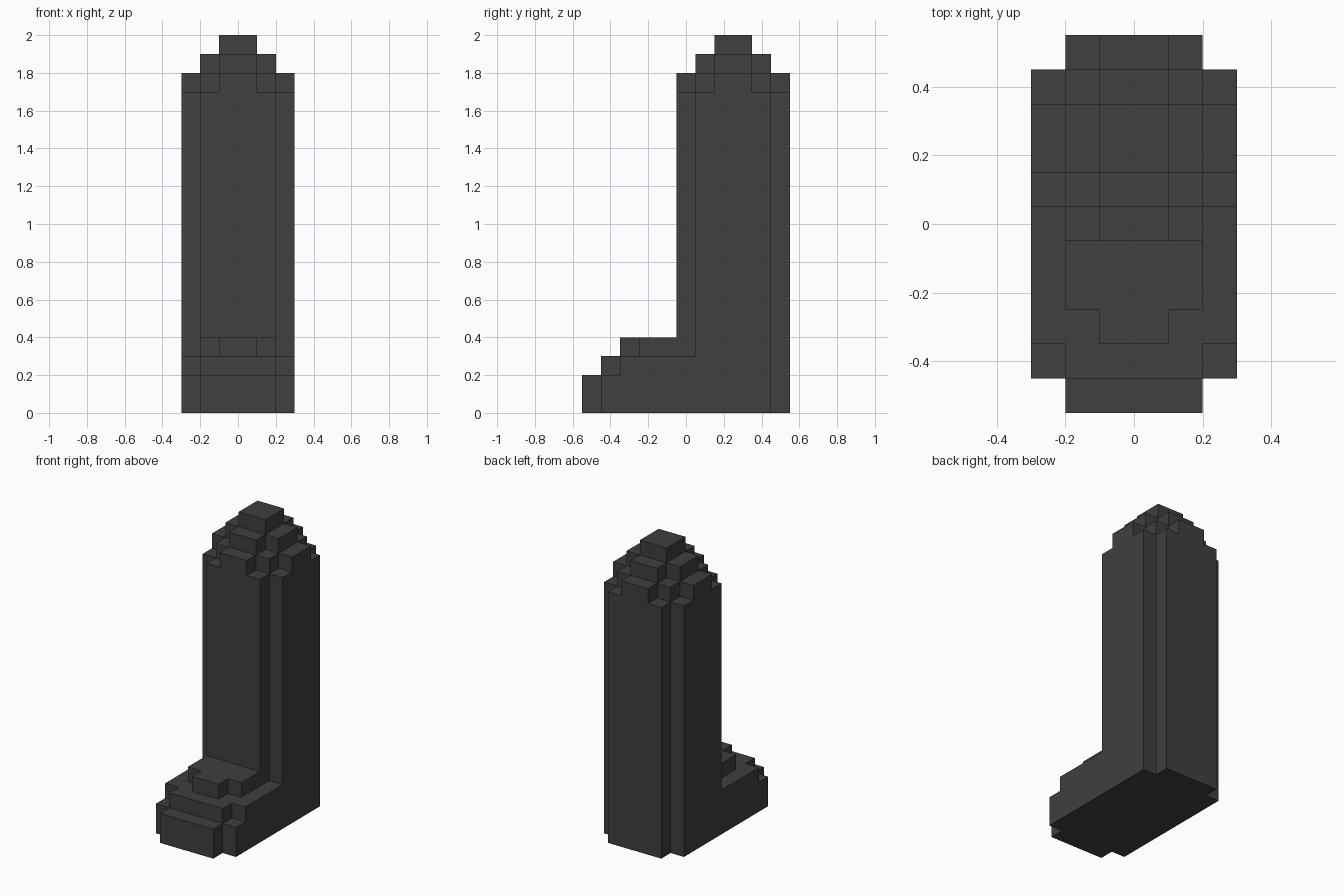
import bpy, bmesh, math

if "Cube" in bpy.data.objects:
    bpy.data.objects.remove(bpy.data.objects["Cube"])

S = 0.1  # block size
# Every part is a solid block standing on the ground: (half width x, y from, y to, top z)
FOOT = [
    (0.2, -0.55, 0.55, 0.2), (0.3, -0.45, 0.45, 0.2),   # sole
    (0.2, -0.45, 0.55, 0.3), (0.3, -0.35, 0.45, 0.3),   # instep
    (0.1, -0.35, 0.55, 0.4), (0.2, -0.25, 0.55, 0.4),   # raised tongue
]
LEG = [(0.2, -0.05, 0.55, 1.7), (0.3, 0.05, 0.45, 1.7)]
DOME = [
    (0.1, -0.05, 0.55, 1.8), (0.3, 0.15, 0.35, 1.8), (0.2, 0.05, 0.45, 1.8),
    (0.1, 0.05, 0.45, 1.9), (0.2, 0.15, 0.35, 1.9),
    (0.1, 0.15, 0.35, 2.0),                             # cap
]
BLOCKS = FOOT + LEG + DOME


def height(i, j):
    """Height in blocks of the column at cell i, j."""
    x, y = (i + 0.5) * S, -0.55 + (j + 0.5) * S
    return max([round(t / S) for w, a, b, t in BLOCKS if abs(x) < w and a < y < b],
               default=0)


bm = bmesh.new()


def quad(*pts):
    bm.faces.new([bm.verts.new((x * S, -0.55 + y * S, z * S)) for x, y, z in pts])


# Outer skin of the stepped solid: tops, undersides and exposed walls
for i in range(-3, 3):
    for j in range(11):
        h = height(i, j)
        if not h:
            continue
        c = [(i, j), (i + 1, j), (i + 1, j + 1), (i, j + 1)]
        quad(*[(x, y, h) for x, y in c])
        quad(*[(x, y, 0) for x, y in reversed(c)])
        for k, (di, dj) in enumerate([(0, -1), (1, 0), (0, 1), (-1, 0)]):
            p, q = c[k], c[(k + 1) % 4]
            for z in range(height(i + di, j + dj), h):
                quad((*p, z), (*q, z), (*q, z + 1), (*p, z + 1))

# Join into one clean shell with large flat faces
bmesh.ops.remove_doubles(bm, verts=bm.verts[:], dist=0.001)
bmesh.ops.dissolve_limit(bm, angle_limit=math.radians(1),
                         verts=bm.verts[:], edges=bm.edges[:])

mat = bpy.data.materials.new("charcoal")
mat.diffuse_color = (0.05, 0.05, 0.05, 1)
mat.use_nodes = True
mat.node_tree.nodes["Principled BSDF"].inputs["Base Color"].default_value = mat.diffuse_color
mesh = bpy.data.meshes.new("stepped_boot")
bm.to_mesh(mesh)
bm.free()
mesh.materials.append(mat)
obj = bpy.data.objects.new("stepped_boot", mesh)
bpy.context.collection.objects.link(obj)
